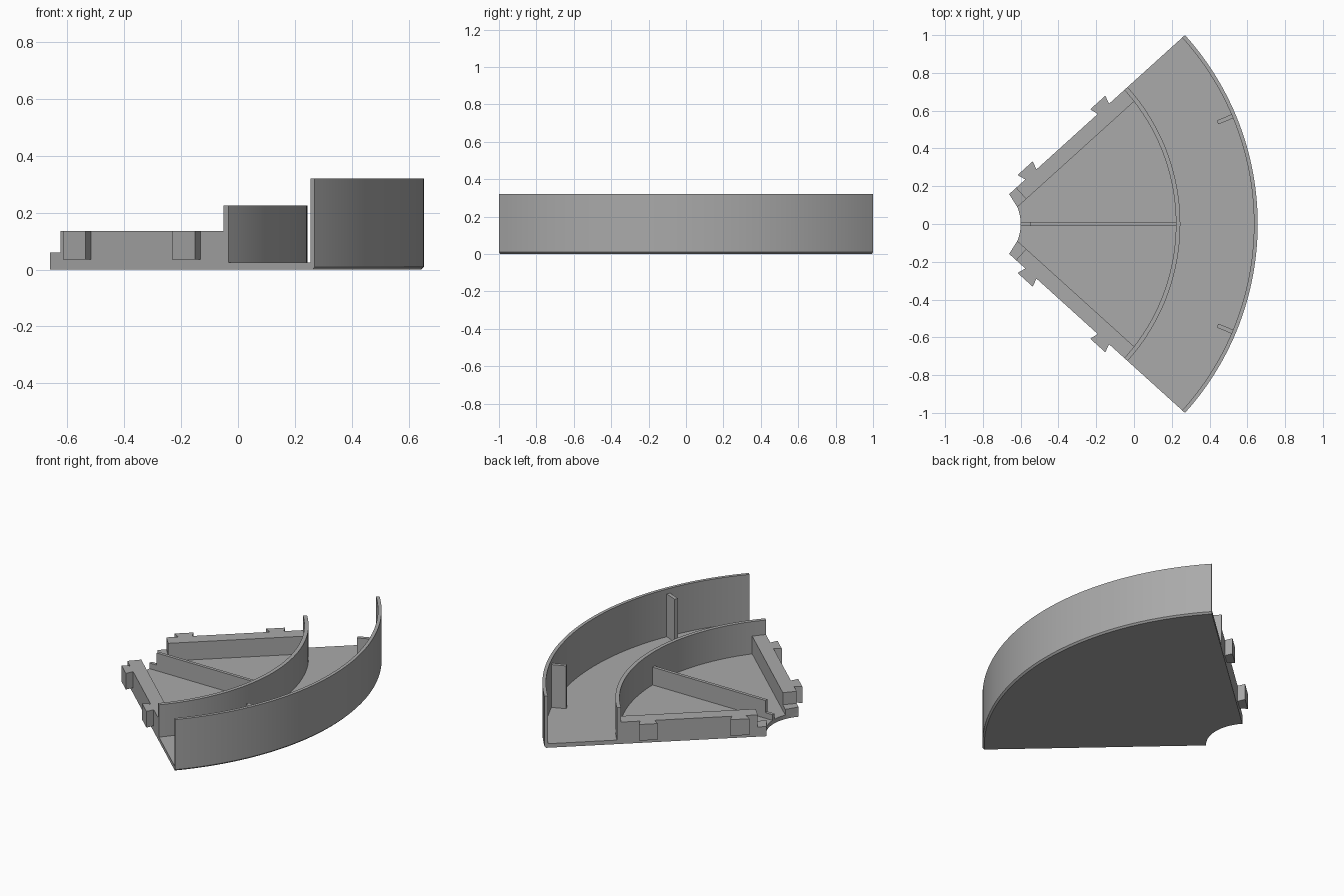
import bpy, bmesh
from math import sin, cos, radians, asin

cube = bpy.data.objects.get("Cube")
if cube:
    bpy.data.objects.remove(cube)

grey = bpy.data.materials.new("plain_grey")
grey.use_nodes = True
colour = (0.4, 0.4, 0.4, 1)
grey.diffuse_color = colour
grey.node_tree.nodes["Principled BSDF"].inputs["Base Color"].default_value = colour

CX = -0.836                     # common centre of all arcs
R_IN, R_OUT = 0.236, 1.491
HALF = asin(1 / R_OUT)          # half the sector's opening angle
FLOOR, RAIL_TOP, STEP_TOP = 0.025, 0.135, 0.06
STEP_R = 0.285                  # where the low step meets the full-height ribs
SEGMENTS = 48


def finish(name, bm):
    bmesh.ops.recalc_face_normals(bm, faces=bm.faces)
    mesh = bpy.data.meshes.new(name)
    bm.to_mesh(mesh)
    bm.free()
    mesh.materials.append(grey)
    ob = bpy.data.objects.new(name, mesh)
    bpy.context.collection.objects.link(ob)
    bpy.ops.object.select_all(action='DESELECT')
    ob.select_set(True)
    bpy.context.view_layer.objects.active = ob
    bpy.ops.object.shade_smooth_by_angle(angle=radians(30))
    return ob


def sweep(name, profile):
    """Sweep a closed (radius, z) profile round the sector."""
    bm = bmesh.new()
    rings = []
    for i in range(SEGMENTS + 1):
        a = HALF * (2 * i / SEGMENTS - 1)
        rings.append([bm.verts.new((CX + r * cos(a), r * sin(a), z)) for r, z in profile])
    n = len(profile)
    for p, q in zip(rings, rings[1:]):
        for j in range(n):
            k = (j + 1) % n
            bm.faces.new((p[j], p[k], q[k], q[j]))
    bm.faces.new(rings[0])
    bm.faces.new(rings[-1])
    return finish(name, bm)


def prism(name, outline, z0, z1, angle=0, side=1):
    """Extrude an outline (u along a radius, v across it) upward; side -1 mirrors it in y."""
    bm = bmesh.new()
    c, s = cos(angle), sin(angle)
    verts = [bm.verts.new((CX + u * c - v * s, side * (u * s + v * c), z0)) for u, v in outline]
    face = bm.faces.new(verts)
    new = bmesh.ops.extrude_face_region(bm, geom=[face])["geom"]
    bmesh.ops.translate(bm, vec=(0, 0, z1 - z0),
                        verts=[g for g in new if isinstance(g, bmesh.types.BMVert)])
    return finish(name, bm)


def bar(u0, u1, v0, v1):
    return [(u0, v0), (u1, v0), (u1, v1), (u0, v1)]


# Floor with chamfered rim, carrying the tall outer wall
sweep("floor_and_outer_wall", [(R_IN, 0), (R_OUT - 0.01, 0), (R_OUT, 0.01), (R_OUT, 0.32),
                               (R_OUT - 0.02, 0.32), (R_OUT - 0.02, FLOOR), (R_IN, FLOOR)])

# Lower curved wall between the two channels
MID_IN, MID_OUT = 1.058, 1.081
sweep("middle_wall", [(MID_IN, FLOOR), (MID_OUT, FLOOR), (MID_OUT, 0.225), (MID_IN, 0.225)])

# Central rib with low inner step
prism("centre_rib", bar(STEP_R, MID_IN + 0.005, -0.01, 0.01), FLOOR, RAIL_TOP)
prism("centre_rib_step", bar(R_IN, STEP_R, -0.01, 0.01), FLOOR, STEP_TOP)

# Edge rails with dovetail tabs, and fins on the outer wall
RAIL_W, TAB_D, TAB_Z = 0.08, 0.045, 0.035
for side, label in ((1, "back"), (-1, "front")):
    tabs = []
    for mid in (0.391, 0.909):
        tabs += [(mid - 0.04, 0), (mid - 0.054, TAB_D), (mid + 0.054, TAB_D), (mid + 0.04, 0)]
    rail = [(STEP_R, -RAIL_W), (STEP_R, 0)] + tabs + [(MID_IN, 0), (MID_IN, -RAIL_W)]
    inner_u = (R_IN ** 2 - RAIL_W ** 2) ** 0.5
    prism(label + "_rail", rail, TAB_Z, RAIL_TOP, HALF, side)
    prism(label + "_rail_foot", bar(STEP_R, MID_IN, -RAIL_W, 0), FLOOR, TAB_Z, HALF, side)
    prism(label + "_rail_step", [(inner_u, -RAIL_W), (STEP_R, -RAIL_W), (STEP_R, 0), (R_IN, 0)],
          FLOOR, STEP_TOP, HALF, side)
    prism(label + "_fin", bar(1.387, R_OUT - 0.015, -0.011, 0.011), FLOOR, 0.29,
          radians(22.8), side)
